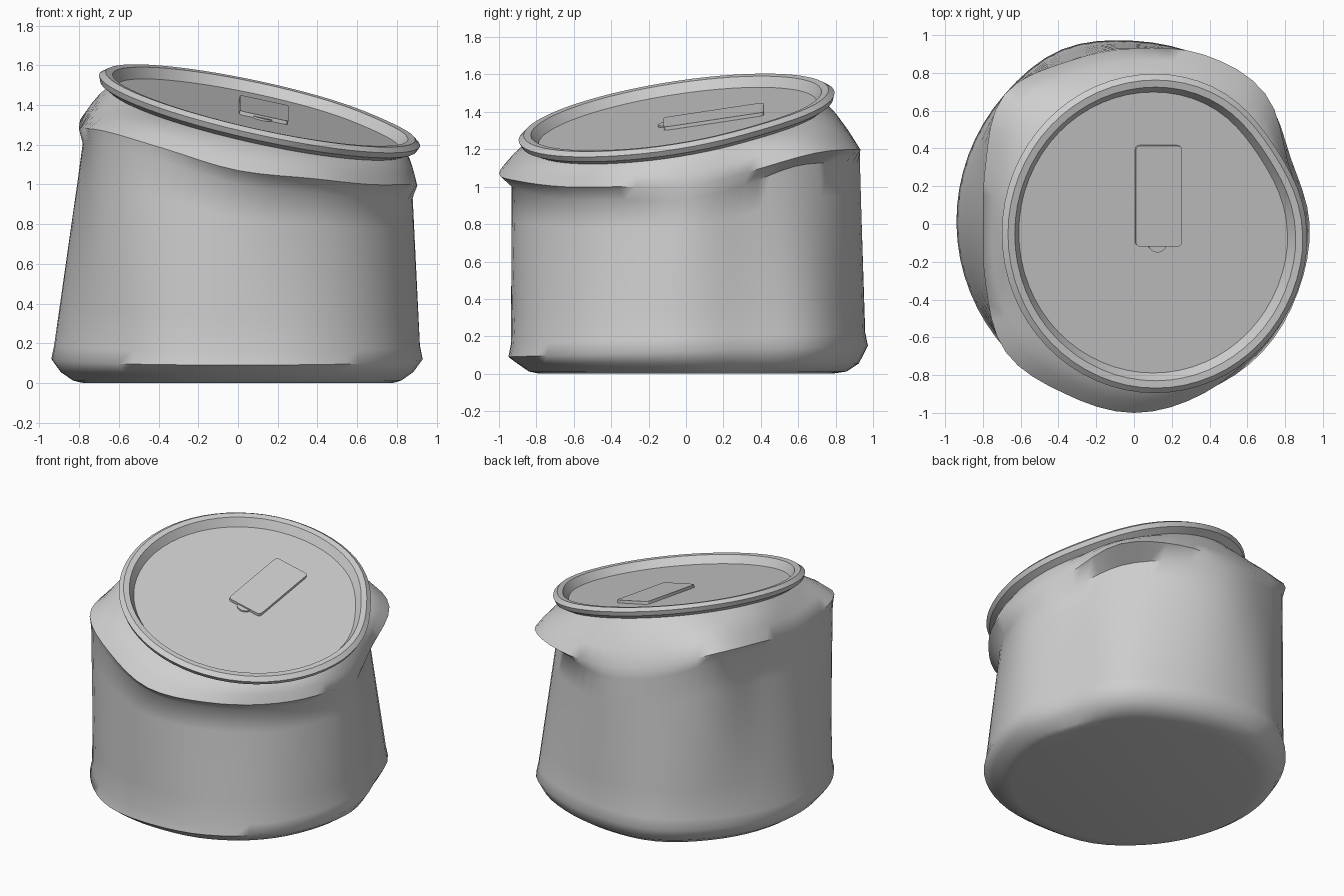
import bpy, bmesh, math
from mathutils import Vector

if "Cube" in bpy.data.objects:
    bpy.data.objects.remove(bpy.data.objects["Cube"])

SEG = 64
CENTRE = Vector((0.11, -0.05, 1.375))
NORMAL = Vector((0.216, -0.15, 1)).normalized()

metal = bpy.data.materials.new("brushed grey metal")
metal.diffuse_color = (0.62, 0.62, 0.62, 1)
metal.use_nodes = True
metal.node_tree.nodes["Principled BSDF"].inputs["Base Color"].default_value = metal.diffuse_color

# Crushed outline every 22.5 degrees from +x: base radius, waist radius, shoulder radius, shoulder height
KNOTS = [
    (0.93, 0.88, 0.90, 1.00), (0.90, 0.82, 0.88, 1.08), (0.97, 0.83, 0.98, 1.18), (0.96, 0.88, 0.97, 1.20),
    (0.97, 0.93, 0.93, 1.20), (1.00, 0.93, 0.93, 1.25), (0.97, 0.95, 0.97, 1.37), (0.95, 0.80, 0.85, 1.34),
    (0.94, 0.78, 0.80, 1.28), (0.94, 0.83, 0.85, 1.28), (0.95, 0.95, 0.96, 1.27), (0.97, 0.95, 0.97, 1.18),
    (0.95, 0.93, 1.00, 1.07), (0.96, 0.88, 0.97, 1.03), (0.96, 0.86, 0.93, 1.00), (0.94, 0.86, 0.93, 1.00)]


def outline(t):
    """Smooth closed interpolation of the crushed outline, t in 0..1."""
    f = t * len(KNOTS)
    i = int(f)
    u = f - i
    p = [KNOTS[(i + k) % len(KNOTS)] for k in (-1, 0, 1, 2)]
    return [0.5 * (2 * b + (c - a) * u + (2 * a - 5 * b + 4 * c - d) * u * u
                   + (3 * b - a - 3 * c + d) * u ** 3) for a, b, c, d in zip(*p)]


def tilted(x, y, h):
    """Point above the tilted lid plane, x and y seen from above."""
    return CENTRE + Vector((x, y, -0.216 * x + 0.15 * y)) + NORMAL * h


def rim_point(t, r, h):
    a = t * math.tau
    r *= 1 - 0.045 * math.exp(-((a - 0.6) / 0.4) ** 2)
    return tilted(0.81 * r * math.cos(a), 0.845 * r * math.sin(a), h)


def polar(t, r, z):
    return Vector((r * math.cos(t * math.tau), r * math.sin(t * math.tau), z))


def finish(name, bm, angle):
    bmesh.ops.recalc_face_normals(bm, faces=bm.faces)
    mesh = bpy.data.meshes.new(name)
    bm.to_mesh(mesh)
    bm.free()
    mesh.materials.append(metal)
    ob = bpy.data.objects.new(name, mesh)
    bpy.context.collection.objects.link(ob)
    bpy.ops.object.select_all(action='DESELECT')
    ob.select_set(True)
    bpy.context.view_layer.objects.active = ob
    bpy.ops.object.shade_smooth_by_angle(angle=math.radians(angle))
    return ob


def loft(name, columns, angle, cap_start=False, cap_end=False):
    """Skin a closed ring of vertical columns of points."""
    bm = bmesh.new()
    cols = [[bm.verts.new(p) for p in c] for c in columns]
    for a, b in zip(cols, cols[1:] + cols[:1]):
        for k in range(len(a) - 1):
            bm.faces.new((a[k], b[k], b[k + 1], a[k + 1]))
    if cap_start:
        bm.faces.new([c[0] for c in cols])
    if cap_end:
        bm.faces.new([c[-1] for c in cols])
    return finish(name, bm, angle)


# Can body: rounded foot, crushed wall, folded shoulder, neck
def body_column(t):
    base, waist, top, z = outline(t)
    foot = 0.14 + 0.03 * math.sin(t * math.tau)
    pts = [polar(t, 0.78, 0.0), polar(t, 0.84 * base / 0.95, 0.012),
           polar(t, base * 0.95, 0.055), polar(t, base, foot - 0.02), polar(t, base * 0.985, foot + 0.05)]
    low, high = foot + 0.05, z - 0.07
    for k in range(1, 6):
        u = k / 5
        pts.append(polar(t, base * 0.985 * (1 - u) + waist * u, low + (high - low) * u))
    shoulder, neck = polar(t, top, z), rim_point(t, 0.93, -0.055)
    pts.append(shoulder)
    for u in (0.33, 0.66):
        pts.append(shoulder.lerp(neck, u) + Vector((0, 0, 0.02)))
    pts.append(neck)
    return pts


loft("can_body", [body_column(i / SEG) for i in range(SEG)], 60, cap_start=True)

# Rolled rim and its inner wall
RIM = [(0.93, -0.055), (0.985, -0.03), (1.0, 0.0), (0.965, 0.022), (0.92, 0.018), (0.895, -0.015), (0.88, -0.035)]
loft("rim", [[rim_point(i / SEG, r, h) for r, h in RIM] for i in range(SEG)], 35)

# Sunken lid
loft("lid", [[rim_point(i / SEG, r, -0.035) for r in (0.88, 0.4)] for i in range(SEG)], 30, cap_end=True)


# Plates lying on the lid
def plate(name, outline_points, low, high):
    loft(name, [[tilted(x - CENTRE.x, y - CENTRE.y, h) for h in (low, high)] for x, y in outline_points],
         30, cap_start=True, cap_end=True)


# Pull tab with rounded corners
tab = []
for cx, cy, start in ((0.235, 0.39, 0), (0.035, 0.39, 90), (0.035, -0.10, 180), (0.235, -0.10, 270)):
    for k in range(4):
        a = math.radians(start + k * 30)
        tab.append((cx + 0.022 * math.cos(a), cy + 0.022 * math.sin(a)))
plate("pull_tab", tab, -0.034, -0.015)

# Rivet under the tab tip
rivet = [(0.13 + 0.05 * math.cos(k * math.tau / 20), -0.105 + 0.05 * math.sin(k * math.tau / 20)) for k in range(20)]
plate("rivet", rivet, -0.036, -0.025)
